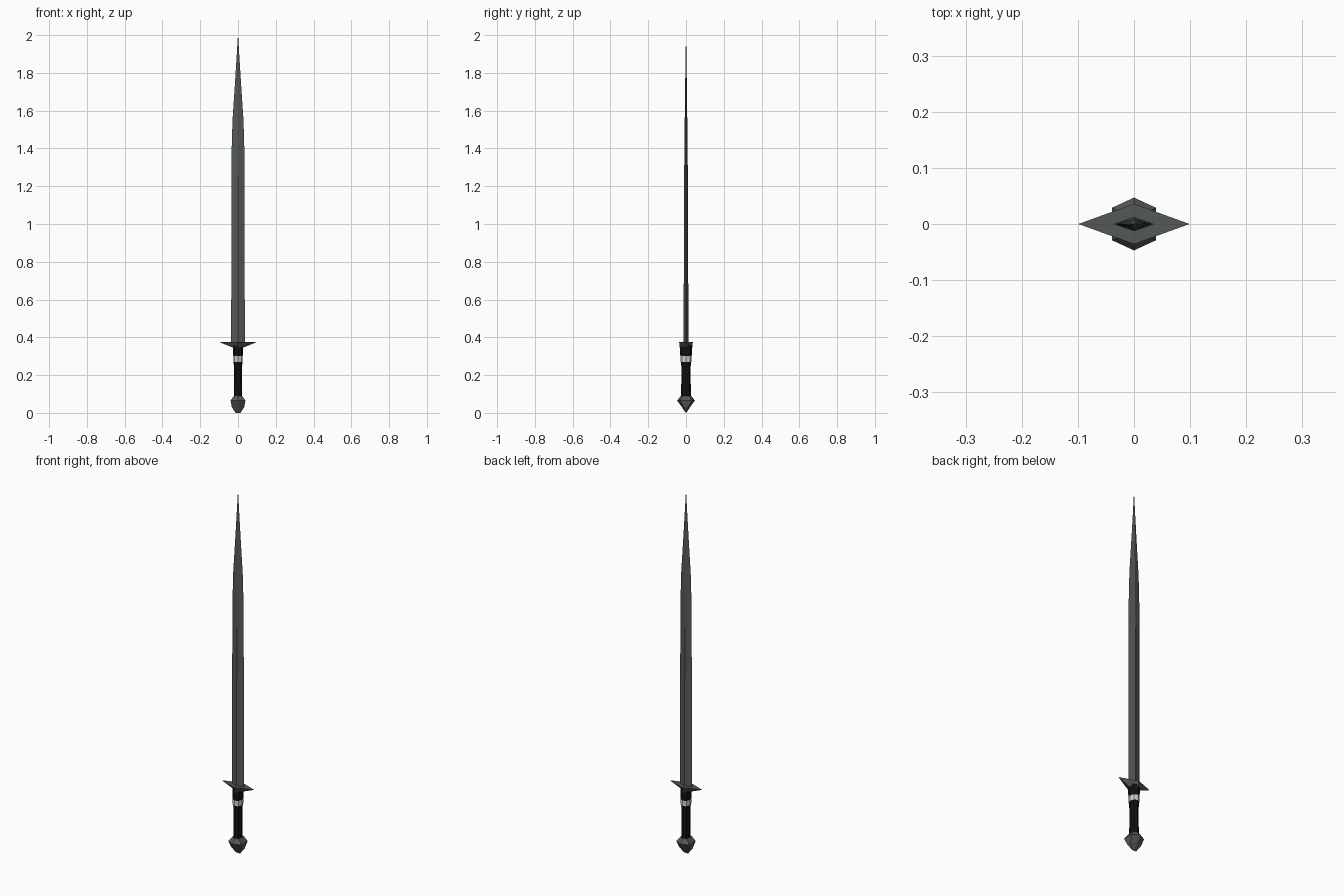
import bpy, bmesh
from math import cos, sin, pi

if "Cube" in bpy.data.objects:
    bpy.data.objects.remove(bpy.data.objects["Cube"])


def material(name, color):
    m = bpy.data.materials.new(name)
    m.diffuse_color = (*color, 1)
    m.use_nodes = True
    m.node_tree.nodes["Principled BSDF"].inputs["Base Color"].default_value = m.diffuse_color
    return m


steel = material("dark_steel", (0.09, 0.10, 0.09))
leather = material("black_leather", (0.006, 0.006, 0.007))
ivory = material("pale_band", (0.65, 0.63, 0.57))


def loft(name, rings, mat):
    """Bridge matching rings of points from bottom to top and cap both ends."""
    bm = bmesh.new()
    loops = [[bm.verts.new(p) for p in ring] for ring in rings]
    n = len(loops[0])
    for a, b in zip(loops, loops[1:]):
        for i in range(n):
            j = (i + 1) % n
            bm.faces.new((a[i], a[j], b[j], b[i]))
    bm.faces.new(loops[0][::-1])
    bm.faces.new(loops[-1])
    bmesh.ops.remove_doubles(bm, verts=bm.verts, dist=0.0002)
    bmesh.ops.recalc_face_normals(bm, faces=bm.faces)
    mesh = bpy.data.meshes.new(name)
    bm.to_mesh(mesh)
    bm.free()
    mesh.materials.append(mat)
    obj = bpy.data.objects.new(name, mesh)
    bpy.context.collection.objects.link(obj)
    return obj


def oval(z, rx, ry, n=8):
    c = 2 * pi / n
    return [(rx * cos(c * i), ry * sin(c * i), z) for i in range(n)]


def hexagon(z, x, y_side, y_mid):
    return [(x, -y_side, z), (x, y_side, z), (0, y_mid, z),
            (-x, y_side, z), (-x, -y_side, z), (0, -y_mid, z)]


# Blade: diamond section tapering to a point
blade = [(0.365, 0.036, 0.013), (1.25, 0.035, 0.010), (1.42, 0.033, 0.008),
         (1.55, 0.029, 0.0068), (1.77, 0.0145, 0.004), (2.0, 0.0004, 0.0004)]
loft("blade", [oval(z, x, y, 4) for z, x, y in blade], steel)

# Guard: flat-topped diamond with a sloping underside
loft("guard", [oval(0.345, 0.026, 0.034, 4), oval(0.375, 0.099, 0.036, 4)], steel)

# Grip: waisted handle, pale band, collar under the guard
grip = [(0.075, 0.022, 0.027), (0.12, 0.021, 0.026), (0.20, 0.020, 0.024),
        (0.25, 0.022, 0.025), (0.272, 0.024, 0.028)]
loft("grip", [oval(*g) for g in grip], leather)
loft("grip_band", [oval(0.27, 0.025, 0.030), oval(0.302, 0.025, 0.030)], ivory)
loft("grip_collar", [oval(0.30, 0.025, 0.030), oval(0.335, 0.026, 0.032),
                     oval(0.358, 0.026, 0.032)], leather)

# Pommel: six-sided, narrowing to a ridge at the bottom
pommel = [(0.0, 0.013, 0.0003, 0.0008), (0.03, 0.033, 0.013, 0.021),
          (0.065, 0.039, 0.029, 0.047), (0.09, 0.022, 0.02, 0.028)]
loft("pommel", [hexagon(*p) for p in pommel], steel)
